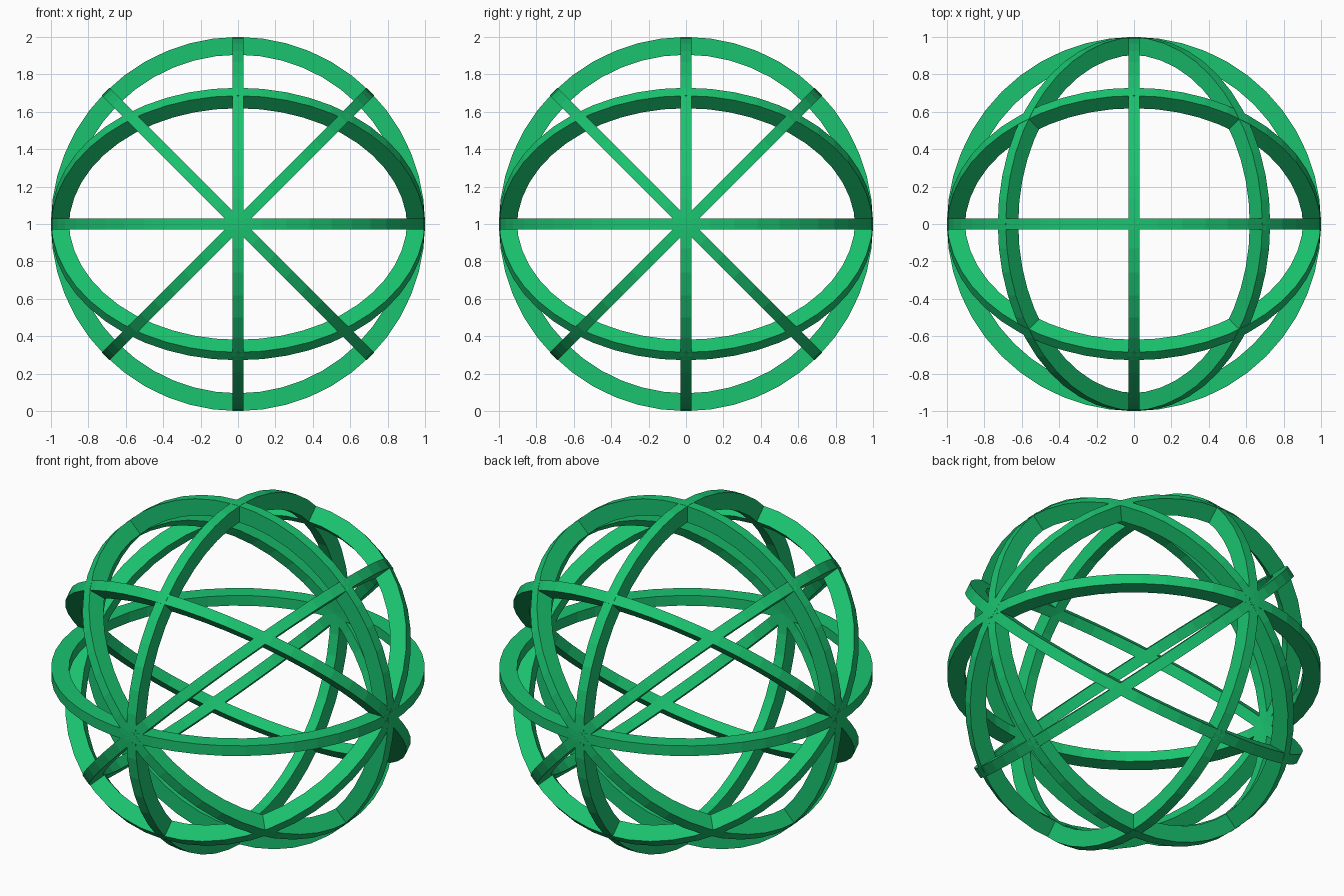
import bpy, bmesh
from math import cos, sin, pi, radians
from mathutils import Matrix

if "Cube" in bpy.data.objects:
    bpy.data.objects.remove(bpy.data.objects["Cube"])

SEGMENTS = 48
OUTER, INNER, HALF_WIDTH = 1.0, 0.905, 0.03

green = bpy.data.materials.new("green")
green.diffuse_color = (0.01, 0.55, 0.16, 1)
green.use_nodes = True
green.node_tree.nodes["Principled BSDF"].inputs["Base Color"].default_value = green.diffuse_color


# Flat-faced hoop with a rectangular section, lying in the xy plane then tilted
def hoop(name, axis, degrees):
    bm = bmesh.new()
    profile = [(OUTER, -HALF_WIDTH), (OUTER, HALF_WIDTH),
               (INNER, HALF_WIDTH), (INNER, -HALF_WIDTH)]
    rings = []
    for i in range(SEGMENTS):
        a = 2 * pi * i / SEGMENTS
        rings.append([bm.verts.new((r * cos(a), r * sin(a), z)) for r, z in profile])
    for i in range(SEGMENTS):
        a, b = rings[i], rings[(i + 1) % SEGMENTS]
        for j in range(4):
            k = (j + 1) % 4
            bm.faces.new((a[j], b[j], b[k], a[k]))
    bmesh.ops.recalc_face_normals(bm, faces=bm.faces)
    bm.transform(Matrix.Translation((0, 0, 1)) @ Matrix.Rotation(radians(degrees), 4, axis))
    mesh = bpy.data.meshes.new(name)
    bm.to_mesh(mesh)
    bm.free()
    mesh.materials.append(green)
    bpy.context.collection.objects.link(bpy.data.objects.new(name, mesh))


# Equator, then hoops turned about the x and y axes in 45 degree steps
hoop("equator_hoop", 'X', 0)
for axis in 'XY':
    for degrees in (45, 90, 135):
        hoop(f"hoop_about_{axis.lower()}_{degrees}", axis, degrees)
